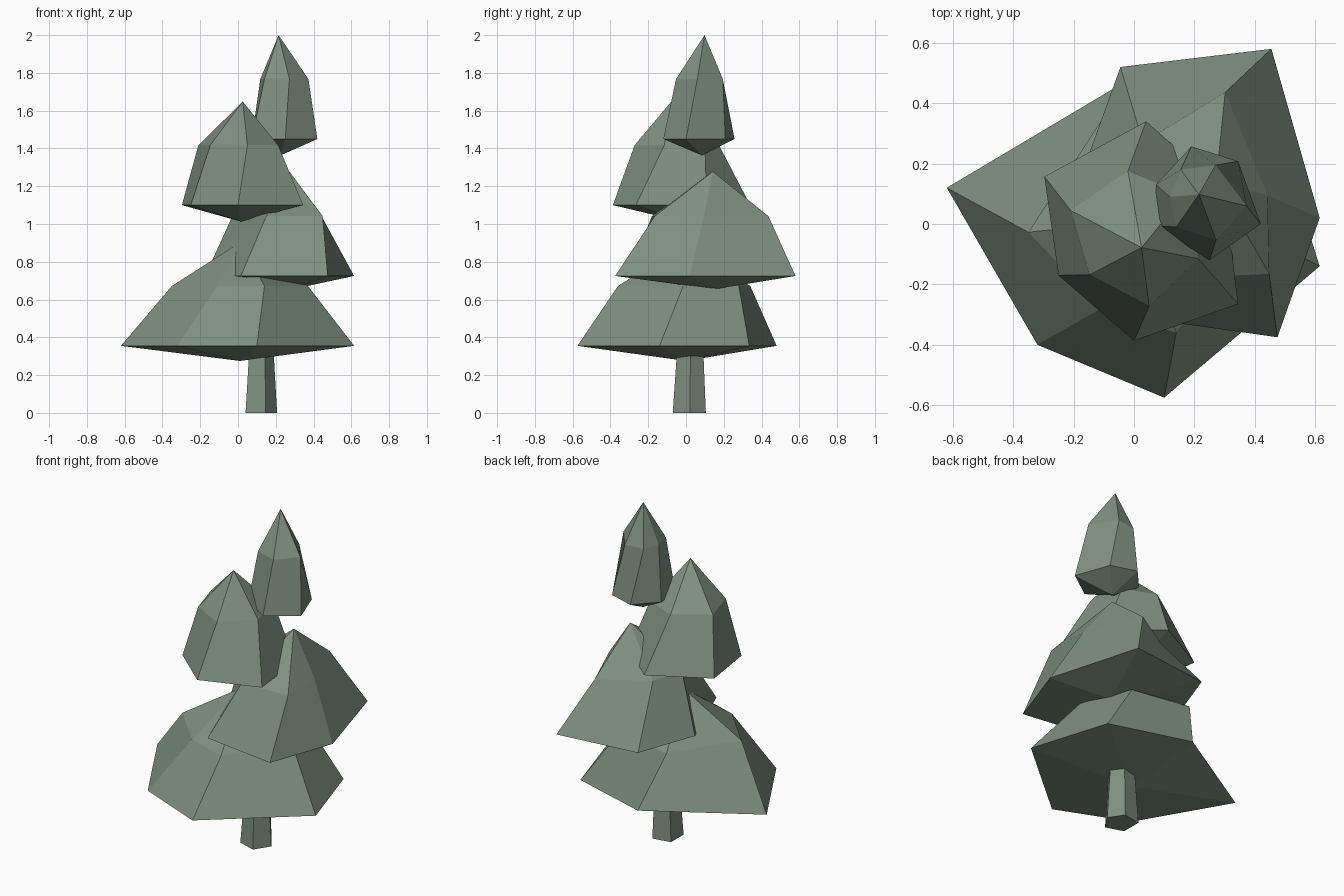
import bpy, bmesh

foliage = bpy.data.materials.new("muted_green")
foliage.diffuse_color = (0.21, 0.28, 0.217, 1.0)


def build(name, rings, base=None, tip=None):
    """Loft rings of (z, [(x, y), ...]); close ends with a point or a flat cap."""
    bm = bmesh.new()
    loops = [[bm.verts.new((x, y, z)) for x, y in pts] for z, pts in rings]
    n = len(loops[0])
    for lo, hi in zip(loops, loops[1:]):
        for i in range(n):
            j = (i + 1) % n
            bm.faces.new((lo[i], lo[j], hi[j], hi[i]))
    for loop, point in ((loops[0], base), (loops[-1], tip)):
        if point:
            p = bm.verts.new(point)
            for i in range(n):
                bm.faces.new((loop[i], loop[(i + 1) % n], p))
        else:
            bm.faces.new(loop)
    bmesh.ops.recalc_face_normals(bm, faces=bm.faces)
    mesh = bpy.data.meshes.new(name)
    bm.to_mesh(mesh)
    bm.free()
    mesh.materials.append(foliage)
    obj = bpy.data.objects.new(name, mesh)
    bpy.context.collection.objects.link(obj)
    return obj


def tier(name, rim_z, rim, shoulder, base, tip):
    """One six-sided bough layer: rim, steeper shoulder ring, underside point and tip."""
    build(name, [(rim_z, rim), (rim_z + 0.317, shoulder)], base, tip)


# Five-sided trunk, tapering up into the lowest boughs
foot = [(0.04, -0.035), (0.147, -0.07), (0.207, 0.02), (0.15, 0.105), (0.04, 0.085)]
neck = [(0.125 + (x - 0.125) * 0.72, 0.04 + (y - 0.04) * 0.75) for x, y in foot]
build("trunk", [(0, foot), (0.4, neck)])

# Bough layers, bottom to top, each pushed off centre
tier("lowest_boughs", 0.355,
     [(-0.62, 0.12), (-0.32, -0.40), (0.10, -0.575), (0.615, -0.14), (0.467, 0.335), (-0.015, 0.48)],
     [(-0.35, -0.027), (-0.11, -0.28), (0.14, -0.36), (0.37, -0.015), (0.25, 0.28), (-0.11, 0.34)],
     (0.01, 0.0, 0.275), (0.015, 0.01, 0.905))

tier("lower_middle_boughs", 0.725,
     [(0.455, 0.58), (-0.045, 0.52), (-0.174, 0.163), (0.015, -0.31), (0.475, -0.375), (0.615, 0.02)],
     [(0.302, 0.436), (0.03, 0.27), (-0.03, 0.08), (0.15, -0.18), (0.448, -0.165), (0.442, 0.095)],
     (0.29, 0.15, 0.655), (0.272, 0.142, 1.278))

tier("upper_middle_boughs", 1.10,
     [(-0.297, 0.157), (-0.25, -0.17), (0.0, -0.387), (0.345, -0.265), (0.30, 0.11), (0.04, 0.34)],
     [(-0.21, 0.045), (-0.147, -0.168), (0.05, -0.272), (0.213, -0.115), (0.17, 0.10), (-0.02, 0.175)],
     (0.015, -0.02, 1.013), (0.025, -0.078, 1.648))

tier("treetop", 1.45,
     [(0.19, 0.257), (0.345, 0.208), (0.42, 0.0), (0.25, -0.12), (0.073, -0.007), (0.073, 0.13)],
     [(0.155, 0.18), (0.27, 0.195), (0.373, 0.06), (0.272, -0.053), (0.14, -0.01), (0.118, 0.09)],
     (0.225, 0.085, 1.363), (0.215, 0.098, 2.0))
